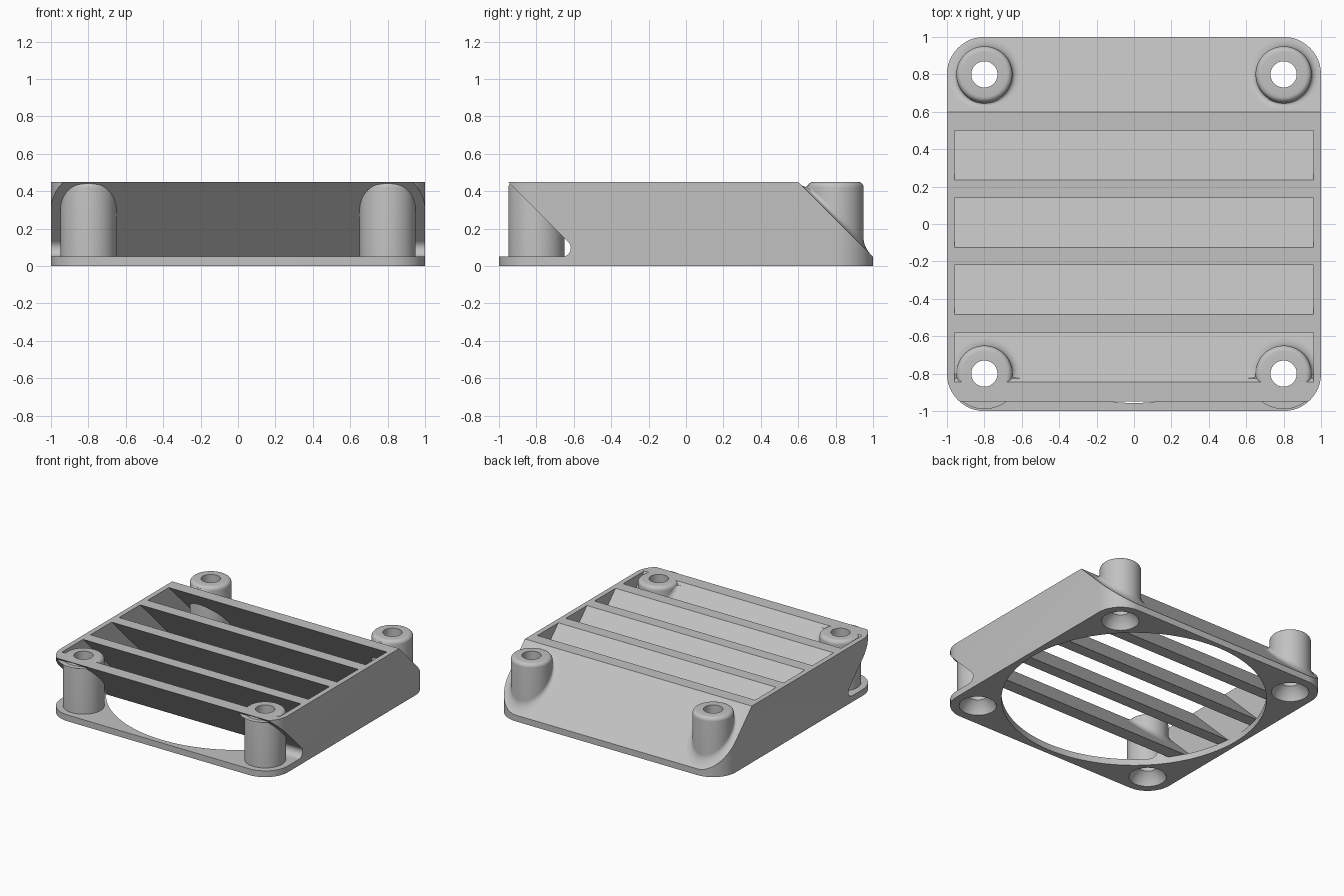
import bpy, bmesh
from math import sin, cos, pi, tau

if "Cube" in bpy.data.objects:
    bpy.data.objects.remove(bpy.data.objects["Cube"])

PLATE, TOP, POST_R, HOLE_R, VENT_R = 0.05, 0.45, 0.15, 0.07, 0.957
POSTS = [(sx * 0.8, sy * 0.8) for sx in (-1, 1) for sy in (-1, 1)]

grey = bpy.data.materials.new("light grey")
grey.use_nodes = True
colour = (0.54, 0.54, 0.54, 1)
grey.diffuse_color = colour
grey.node_tree.nodes["Principled BSDF"].inputs["Base Color"].default_value = colour


def make(name, bm):
    bmesh.ops.recalc_face_normals(bm, faces=bm.faces)
    mesh = bpy.data.meshes.new(name)
    bm.to_mesh(mesh)
    bm.free()
    mesh.materials.append(grey)
    obj = bpy.data.objects.new(name, mesh)
    bpy.context.collection.objects.link(obj)
    return obj


def prism(name, outline, direction):
    """Extrude a closed outline of 3D points along a direction."""
    bm = bmesh.new()
    face = bm.faces.new([bm.verts.new(p) for p in outline])
    ext = bmesh.ops.extrude_face_region(bm, geom=[face])["geom"]
    bmesh.ops.translate(bm, vec=direction,
                        verts=[v for v in ext if isinstance(v, bmesh.types.BMVert)])
    return make(name, bm)


def side_prism(name, profile, half):
    return prism(name, [(-half, y, z) for y, z in profile], (2 * half, 0, 0))


def disc(name, x, y, r, z0, z1, n=48):
    ring = [(x + r * cos(tau * i / n), y + r * sin(tau * i / n), z0) for i in range(n)]
    return prism(name, ring, (0, 0, z1 - z0))


def rounded_slab(name, z0, z1, r=0.2, n=12):
    pts = []
    for k, (sx, sy) in enumerate([(1, 1), (-1, 1), (-1, -1), (1, -1)]):
        for i in range(n + 1):
            a = (k + i / n) * pi / 2
            pts.append((sx * (1 - r) + r * cos(a), sy * (1 - r) + r * sin(a), z0))
    return prism(name, pts, (0, 0, z1 - z0))


def boolean(obj, tools, operation="DIFFERENCE"):
    """Apply each tool to the object, then remove the tool."""
    for tool in tools:
        mod = obj.modifiers.new("cut", "BOOLEAN")
        mod.operation, mod.solver, mod.object = operation, "EXACT", tool
        bpy.context.view_layer.update()
        mesh = bpy.data.meshes.new_from_object(
            obj.evaluated_get(bpy.context.evaluated_depsgraph_get()))
        obj.modifiers.clear()
        obj.data = mesh
        bpy.data.objects.remove(tool)


# Base plate with the round vent and post openings
plate = rounded_slab("base_plate", 0, PLATE)
boolean(plate, [disc("tool", 0, 0, VENT_R, -0.1, 0.2, 128)])
boolean(plate, [disc("tool", x, y, POST_R, -0.1, 0.2) for x, y in POSTS])

# Slanted housing: sheared block trimmed to the rounded footprint
depth = TOP - PLATE
housing = side_prism("louvred_housing", [(-0.95, TOP), (0.6, TOP),
                                         (0.6 + depth, PLATE), (-0.95 + depth, PLATE)], 1.1)
boolean(housing, [rounded_slab("tool", -0.1, 0.6)], "INTERSECT")

# Slanted slots leave the louvre blades between them
for i in range(4):
    y0, y1 = -0.845 + 0.36 * i, -0.58 + 0.36 * i
    slot = [(y0 - 0.1, TOP + 0.1), (y1 - 0.1, TOP + 0.1),
            (y1 + 0.5, TOP - 0.5), (y0 + 0.5, TOP - 0.5)]
    boolean(housing, [side_prism("tool", slot, 0.96)])
boolean(housing, [disc("tool", x, y, HOLE_R, -0.1, 0.6) for x, y in POSTS])

# Rounded fill where the front blade meets the plate
r, cy = 0.047, -0.663
arc = [(cy + r * cos(a), PLATE + r + r * sin(a))
       for a in [-pi / 2 + 0.75 * pi * i / 10 for i in range(11)]]
fill = side_prism("front_fillet", arc + [(-0.55, PLATE)], 1)
boolean(fill, [disc("tool", 0, 0, VENT_R, -0.1, 0.3, 128)])


# Hollow screw posts with rounded tops and countersunk bases
def post(name, x, y):
    b = 0.03
    profile = [(HOLE_R, 0.09), (HOLE_R, TOP)]
    profile += [(POST_R - b + b * sin(t), TOP - b + b * cos(t))
                for t in [pi / 2 * i / 6 for i in range(7)]]
    profile += [(POST_R, 0), (0.135, 0), (0.115, 0.05)]
    bm = bmesh.new()
    vs = [bm.verts.new((x + rad, y, z)) for rad, z in profile]
    es = [bm.edges.new((vs[i - 1], vs[i])) for i in range(len(vs))]
    bmesh.ops.spin(bm, geom=vs + es, cent=(x, y, 0), axis=(0, 0, 1),
                   angle=tau, steps=48, use_merge=True)
    bmesh.ops.remove_doubles(bm, verts=bm.verts, dist=0.0001)
    return make(name, bm)


# Soft flare where a post leaves a slanted surface (z = level - y)
def flare(name, x, y, level, f=0.04, n=48, m=6):
    bm = bmesh.new()
    rings = []
    for j in range(m + 1):
        t = pi / 2 * j / m
        rad = POST_R + f * (1 - sin(t))
        ring = []
        for i in range(n):
            px, py = x + rad * cos(tau * i / n), y + rad * sin(tau * i / n)
            z = min(level - py + f * (1 - cos(t)), TOP - 0.02)
            ring.append(bm.verts.new((px, py, z)))
        rings.append(ring)
    for lo, hi in zip(rings, rings[1:]):
        for i in range(n):
            bm.faces.new((lo[i - 1], lo[i], hi[i], hi[i - 1]))
    return make(name, bm)


parts = [plate, housing, fill]
for x, y in POSTS:
    label = ("back_" if y > 0 else "front_") + ("left" if x > 0 else "right")
    parts.append(post(label + "_post", x, y))
    parts.append(flare(label + "_post_flare", x, y, 1.05 if y > 0 else -0.395))

# Smooth round surfaces, keep edges sharp
bpy.ops.object.select_all(action="DESELECT")
for part in parts:
    part.select_set(True)
bpy.context.view_layer.objects.active = housing
bpy.ops.object.shade_smooth_by_angle(angle=pi / 6)
